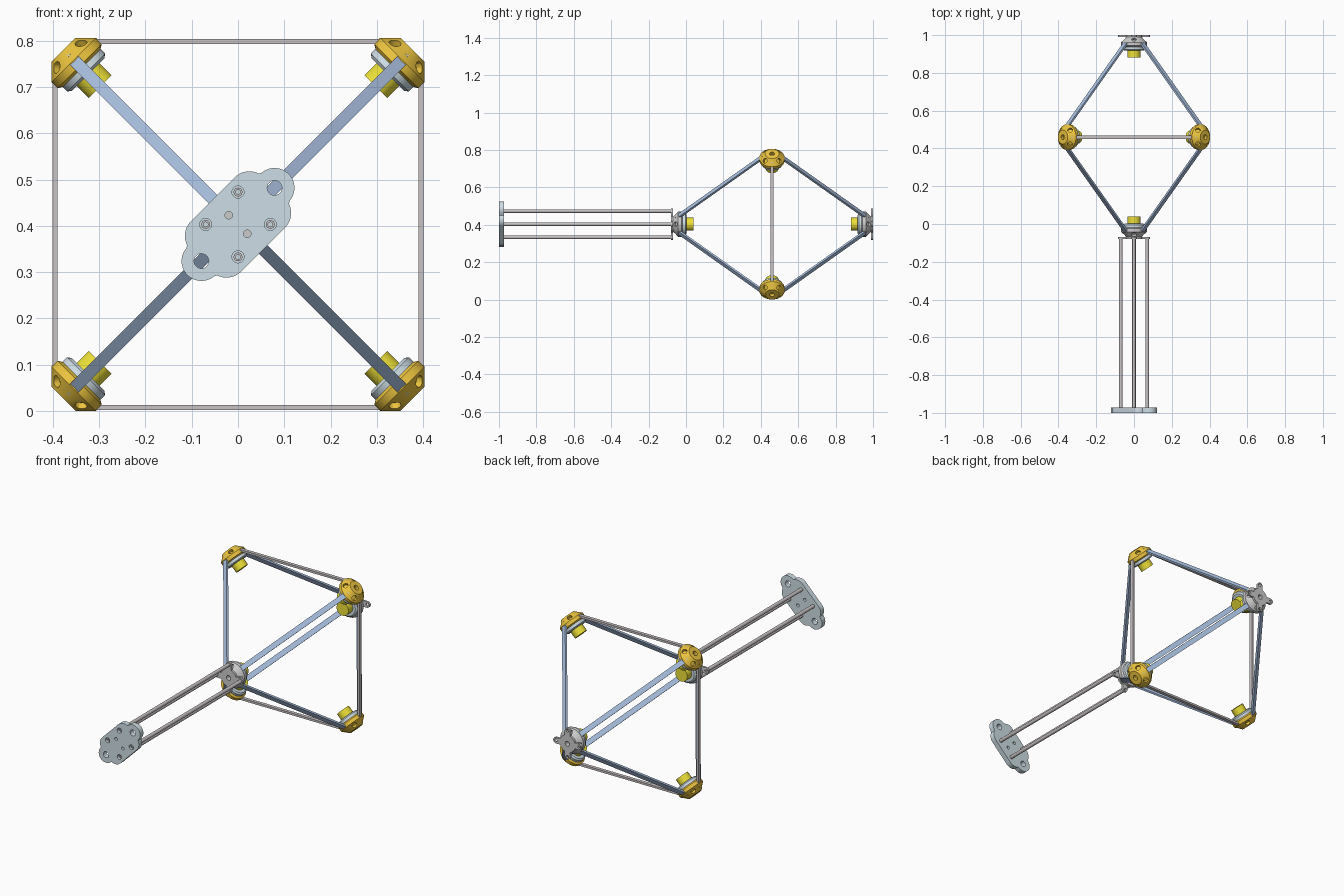
import bpy, bmesh, math
from mathutils import Matrix, Vector

if "Cube" in bpy.data.objects:
    bpy.data.objects.remove(bpy.data.objects["Cube"])

C = Vector((0, 0.46, 0.403))      # centre of the octahedral frame


def mat(name, rgb):
    m = bpy.data.materials.new(name)
    m.diffuse_color = (*rgb, 1)
    m.use_nodes = True
    m.node_tree.nodes["Principled BSDF"].inputs["Base Color"].default_value = m.diffuse_color
    return m


GOLD = mat("gold", (0.85, 0.56, 0.05))
YELLOW = mat("yellow", (0.85, 0.75, 0.04))
BLUE = mat("blue", (0.40, 0.53, 0.75))
PALE = mat("pale_blue", (0.62, 0.73, 0.79))
ROD = mat("rod_grey", (0.58, 0.54, 0.55))
GREY = mat("hub_grey", (0.52, 0.52, 0.53))


def finish(bm, name, material, matrix=Matrix(), smooth=True):
    bmesh.ops.recalc_face_normals(bm, faces=bm.faces[:])
    me = bpy.data.meshes.new(name)
    bm.to_mesh(me)
    bm.free()
    me.transform(matrix)
    ob = bpy.data.objects.new(name, me)
    bpy.context.collection.objects.link(ob)
    if material:
        me.materials.append(material)
    if smooth:
        shade(ob)
    return ob


def shade(ob):
    bpy.ops.object.select_all(action='DESELECT')
    bpy.context.view_layer.objects.active = ob
    ob.select_set(True)
    bpy.ops.object.shade_smooth_by_angle(angle=math.radians(25))


def lathe(name, profile, material, matrix, closed=False, n=32):
    """Revolve (radius, height) points about local z."""
    bm = bmesh.new()
    rings = [[bm.verts.new((r * math.cos(2 * math.pi * i / n), r * math.sin(2 * math.pi * i / n), z))
              for i in range(n)] for r, z in profile]
    pairs = list(zip(rings, rings[1:]))
    if closed:
        pairs.append((rings[-1], rings[0]))
    else:
        bm.faces.new(rings[0])
        bm.faces.new(rings[-1])
    for a, b in pairs:
        for i in range(n):
            j = (i + 1) % n
            bm.faces.new((a[i], a[j], b[j], b[i]))
    return finish(bm, name, material, matrix)


def plate(name, sdf, z0, z1, material, matrix):
    """Extrude a star-shaped outline given by a signed distance function."""
    bm = bmesh.new()
    pts = []
    for k in range(160):
        t = 2 * math.pi * k / 160
        r = 0.2
        while sdf(r * math.cos(t), r * math.sin(t)) > 0:
            r -= 0.0004
        pts.append((r * math.cos(t), r * math.sin(t)))
    lo = [bm.verts.new((x, y, z0)) for x, y in pts]
    hi = [bm.verts.new((x, y, z1)) for x, y in pts]
    bm.faces.new(lo)
    bm.faces.new(hi)
    for i in range(160):
        j = (i + 1) % 160
        bm.faces.new((lo[i], lo[j], hi[j], hi[i]))
    return finish(bm, name, material, matrix)


def drill(ob, holes):
    """Cut cylinders given as (matrix, radius, length)."""
    bm = bmesh.new()
    for m, r, length in holes:
        bmesh.ops.create_cone(bm, cap_ends=True, segments=20, radius1=r, radius2=r, depth=length, matrix=m)
    cutter = finish(bm, "hole_cutter", None, smooth=False)
    cutter.hide_render = True
    mod = ob.modifiers.new("holes", 'BOOLEAN')
    mod.operation, mod.solver, mod.object = 'DIFFERENCE', 'EXACT', cutter
    bpy.context.view_layer.objects.active = ob
    bpy.ops.object.modifier_apply(modifier=mod.name)
    bpy.data.objects.remove(cutter)
    shade(ob)


def frame(x, z, origin):
    x, z = Vector(x).normalized(), Vector(z).normalized()
    m = Matrix((x, z.cross(x), z)).transposed().to_4x4()
    m.translation = origin
    return m


def bar(name, a, b, width, thick, material):
    """Flat strap joining the outer sides of the hubs on axes a and b."""
    a, b = Vector(a).normalized(), Vector(b).normalized()
    out = (a + b).normalized()
    m = frame(b - a, out, C + out * (0.401 - thick / 2))
    bm = bmesh.new()
    bmesh.ops.create_cube(bm, size=1, matrix=Matrix.Diagonal((0.686, width, thick, 1)))
    finish(bm, name, material, m, smooth=False)
    # end bolts
    for s in (-1, 1):
        p = m @ Matrix.Translation((s * 0.328, 0, 0))
        lathe(name + "_bolt", [(0.004, 0), (0.004, thick / 2 + 0.002)], GREY, p, n=12)


def flange_sdf(x, y):
    # four-lobed cross, lobes between the straps
    d = math.hypot(x, y) - 0.046
    for k in range(4):
        t = math.pi / 4 + k * math.pi / 2
        a = x * math.cos(t) + y * math.sin(t)
        b = -x * math.sin(t) + y * math.cos(t)
        a -= min(max(a, 0), 0.068)
        d = min(d, math.hypot(a, b) - 0.016)
    return d


def hub(x_axis, axis, name, flanged):
    m = frame(x_axis, axis, C)
    body = lathe(name, [(0.058, 0.478), (0.068, 0.484), (0.068, 0.502), (0.037, 0.533)],
                 GREY if flanged else GOLD, m)
    # pockets between the straps and a centre bore
    holes = [(m @ Matrix.Translation((0, 0, 0.53)), 0.013, 0.03)]
    for k in range(4):
        rot = Matrix.Rotation(math.pi / 4 + k * math.pi / 2, 4, 'Z')
        tilt = Matrix.Rotation(math.pi / 4, 4, 'Y')
        holes.append((m @ rot @ Matrix.Translation((0.053, 0, 0.517)) @ tilt, 0.013, 0.03))
    drill(body, holes)
    lathe(name + "_ring", [(0.05, 0.458), (0.058, 0.464), (0.058, 0.479)], PALE, m)
    lathe(name + "_motor", [(0.035, 0.421), (0.035, 0.46)], YELLOW, m)
    if flanged:
        fl = plate(name + "_flange", flange_sdf, 0.529, 0.54, GREY, m)
        drill(fl, [(m, 0.013, 1.2)] + [
            (m @ Matrix.Rotation(math.pi / 4 + k * math.pi / 2, 4, 'Z') @ Matrix.Translation((0.07, 0, 0.53)),
             0.008, 0.05) for k in range(4)])


# hubs
corners = [(1, 0, 1), (-1, 0, 1), (-1, 0, -1), (1, 0, -1)]
front, back = (0, -1, 0), (0, 1, 0)
for c in corners:
    hub((0, 1, 0), c, "corner_hub", False)
hub((1, 0, 1), front, "front_hub", True)
hub((1, 0, 1), back, "back_hub", True)

# straps and square frame struts
for i, c in enumerate(corners):
    bar("front_strap", front, c, 0.026, 0.011, BLUE)
    bar("back_strap", back, c, 0.026, 0.011, BLUE)
    bar("frame_strut", c, corners[(i + 1) % 4], 0.018, 0.011, ROD)

# tail rods with open ends
P = frame((1, 0, 0), front, Vector((0, 0, C.z)))   # local x right, y up, z forward
spots = [(0.07, 0), (-0.07, 0), (0, 0.07), (0, -0.07)]
for x, y in spots:
    lathe("tail_rod", [(0.0095, 0.07), (0.0095, 0.99), (0.005, 0.99), (0.005, 0.07)], ROD,
          P @ Matrix.Translation((x, y, 0)), closed=True, n=20)


def end_sdf(x, y):
    # rounded diagonal block with two ears
    a, b = (x + y) / math.sqrt(2), (y - x) / math.sqrt(2)
    box = math.hypot(max(abs(a) - 0.067, 0), max(abs(b) - 0.032, 0)) - 0.045
    return min(box, math.hypot(abs(a) - 0.112, b) - 0.043)


# end plate with through holes and counterbores
end = plate("end_plate", end_sdf, 0.972, 1.0, PALE, P)
T = Matrix.Translation
holes = [(P @ T((s * 0.079, s * 0.079, 0.98)), 0.016, 0.1) for s in (-1, 1)]
holes += [(P @ T((s * 0.02, -s * 0.02, 0.98)), 0.008, 0.1) for s in (-1, 1)]
holes += [(P @ T((x, y, 1.0)), 0.013, 0.03) for x, y in spots]
drill(end, holes)
